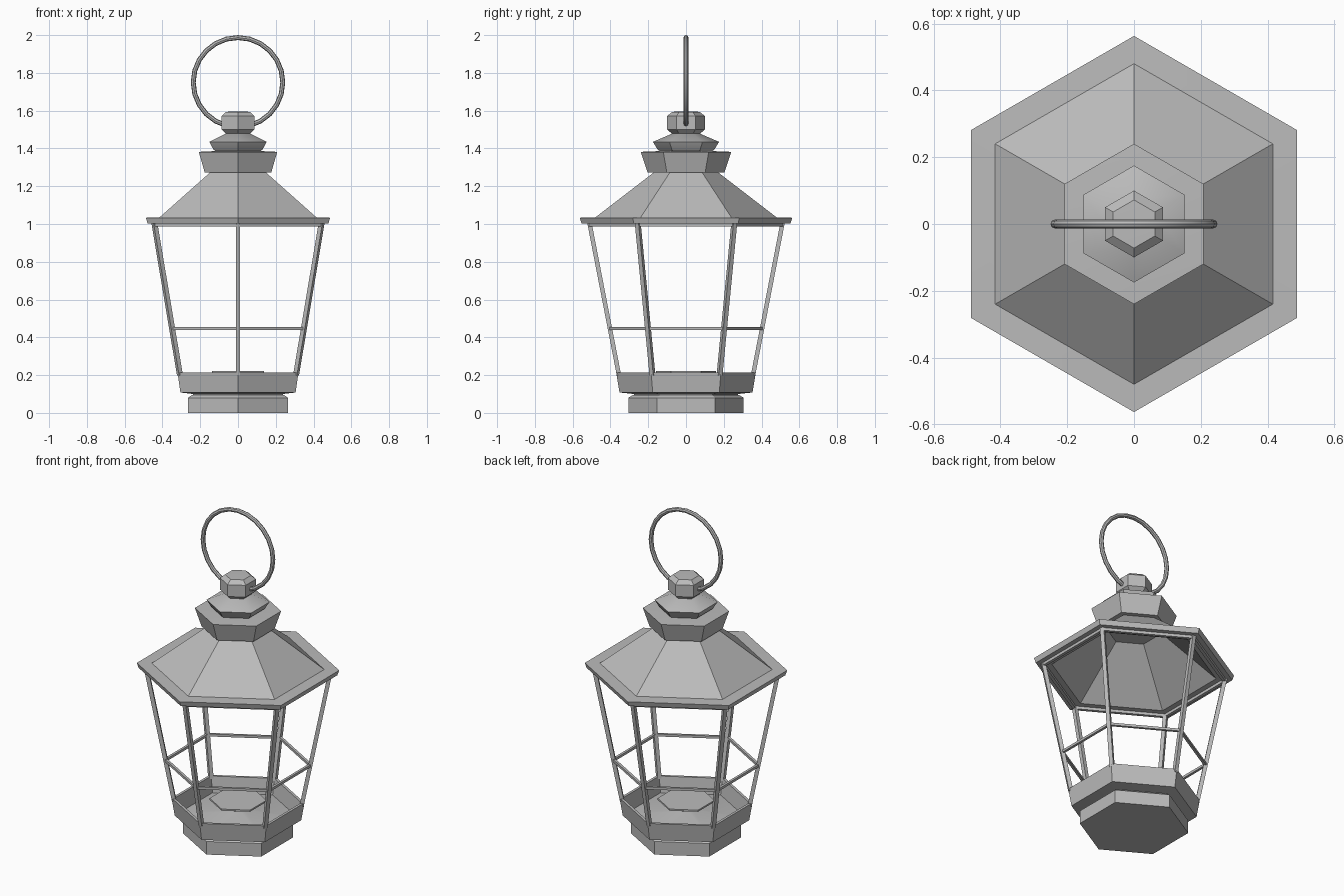
import bpy, bmesh, math
from mathutils import Vector

cube = bpy.data.objects.get("Cube")
if cube:
    bpy.data.objects.remove(cube, do_unlink=True)

metal = bpy.data.materials.new("grey metal")
metal.use_nodes = True
metal.diffuse_color = (0.5, 0.5, 0.5, 1)
metal.node_tree.nodes["Principled BSDF"].inputs["Base Color"].default_value = (0.5, 0.5, 0.5, 1)


def finish(bm, name):
    bmesh.ops.recalc_face_normals(bm, faces=bm.faces[:])
    mesh = bpy.data.meshes.new(name)
    bm.to_mesh(mesh)
    bm.free()
    mesh.materials.append(metal)
    ob = bpy.data.objects.new(name, mesh)
    bpy.context.collection.objects.link(ob)
    bpy.ops.object.select_all(action='DESELECT')
    ob.select_set(True)
    bpy.context.view_layer.objects.active = ob
    bpy.ops.object.shade_smooth_by_angle(angle=math.radians(30))
    return ob


def corner(i, r, z):
    a = math.radians(90 + 60 * i)
    return Vector((r * math.cos(a), r * math.sin(a), z))


def hex_lathe(name, profile):
    """Sweep (corner radius, height) points around a hexagon; radius 0 makes a pole."""
    bm = bmesh.new()
    rings = []
    for r, z in profile:
        if r == 0:
            rings.append([bm.verts.new((0, 0, z))] * 6)
        else:
            rings.append([bm.verts.new(corner(i, r, z)) for i in range(6)])
    for a, b in zip(rings, rings[1:]):
        for i in range(6):
            j = (i + 1) % 6
            loop = list(dict.fromkeys((a[i], a[j], b[j], b[i])))
            bm.faces.new(loop)
    return finish(bm, name)


def bar(name, p, q, width):
    """Square bar from p to q with one side facing outward."""
    d = (q - p).normalized()
    mid = (p + q) / 2
    out = Vector((mid.x, mid.y, 0))
    out = (out - d * out.dot(d)).normalized()
    side = d.cross(out)
    h = width / 2
    bm = bmesh.new()
    ends = [[bm.verts.new(e + out * h * u + side * h * v)
             for u, v in ((1, 1), (1, -1), (-1, -1), (-1, 1))] for e in (p, q)]
    for e in ends:
        bm.faces.new(e)
    for i in range(4):
        j = (i + 1) % 4
        bm.faces.new((ends[0][i], ends[0][j], ends[1][j], ends[1][i]))
    return finish(bm, name)


# Foot and open tray
hex_lathe("base", [(0, 0), (0.305, 0), (0.305, 0.08), (0.28, 0.096), (0, 0.096)])
hex_lathe("tray", [(0, 0.09), (0.275, 0.09), (0.275, 0.1), (0.352, 0.108), (0.37, 0.215),
                   (0.352, 0.215), (0.335, 0.12), (0.035, 0.16), (0.035, 0.17), (0, 0.17)])

# Burner plate on a short stem
hex_lathe("burner_stem", [(0, 0.165), (0.012, 0.165), (0.012, 0.215), (0, 0.215)])
hex_lathe("burner_plate", [(0, 0.212), (0.158, 0.212), (0.158, 0.222), (0, 0.222)])

# Frame: leaning posts with cross bars and top rails
for i in range(6):
    bar(f"post_{i + 1}", corner(i, 0.355, 0.2), corner(i, 0.512, 1.01), 0.023)
    bar(f"cross_bar_{i + 1}", corner(i, 0.403, 0.447), corner(i + 1, 0.403, 0.447), 0.015)
    bar(f"top_rail_{i + 1}", corner(i, 0.51, 0.995), corner(i + 1, 0.51, 0.995), 0.018)

# Hollow roof with flat brim
hex_lathe("roof", [(0, 1.262), (0.155, 1.262), (0.462, 1.003), (0.553, 1.003), (0.563, 1.033),
                   (0.48, 1.035), (0.168, 1.275), (0, 1.275)])

# Stacked crown
hex_lathe("collar", [(0, 1.272), (0.203, 1.272), (0.24, 1.382), (0.14, 1.386), (0, 1.386)])
hex_lathe("crown_cap", [(0, 1.38), (0.13, 1.38), (0.15, 1.394), (0.175, 1.435),
                        (0.075, 1.478), (0, 1.478)])
hex_lathe("knob", [(0, 1.47), (0.07, 1.475), (0.1, 1.5), (0.1, 1.572), (0.072, 1.594), (0, 1.596)])

# Carrying ring
bpy.ops.mesh.primitive_torus_add(major_segments=24, minor_segments=8, major_radius=0.237,
                                 minor_radius=0.013, location=(0, 0, 1.75),
                                 rotation=(math.pi / 2, 0, 0))
ring = bpy.context.object
ring.name = "carrying_ring"
ring.data.materials.append(metal)
bpy.ops.object.shade_smooth_by_angle(angle=math.radians(30))
